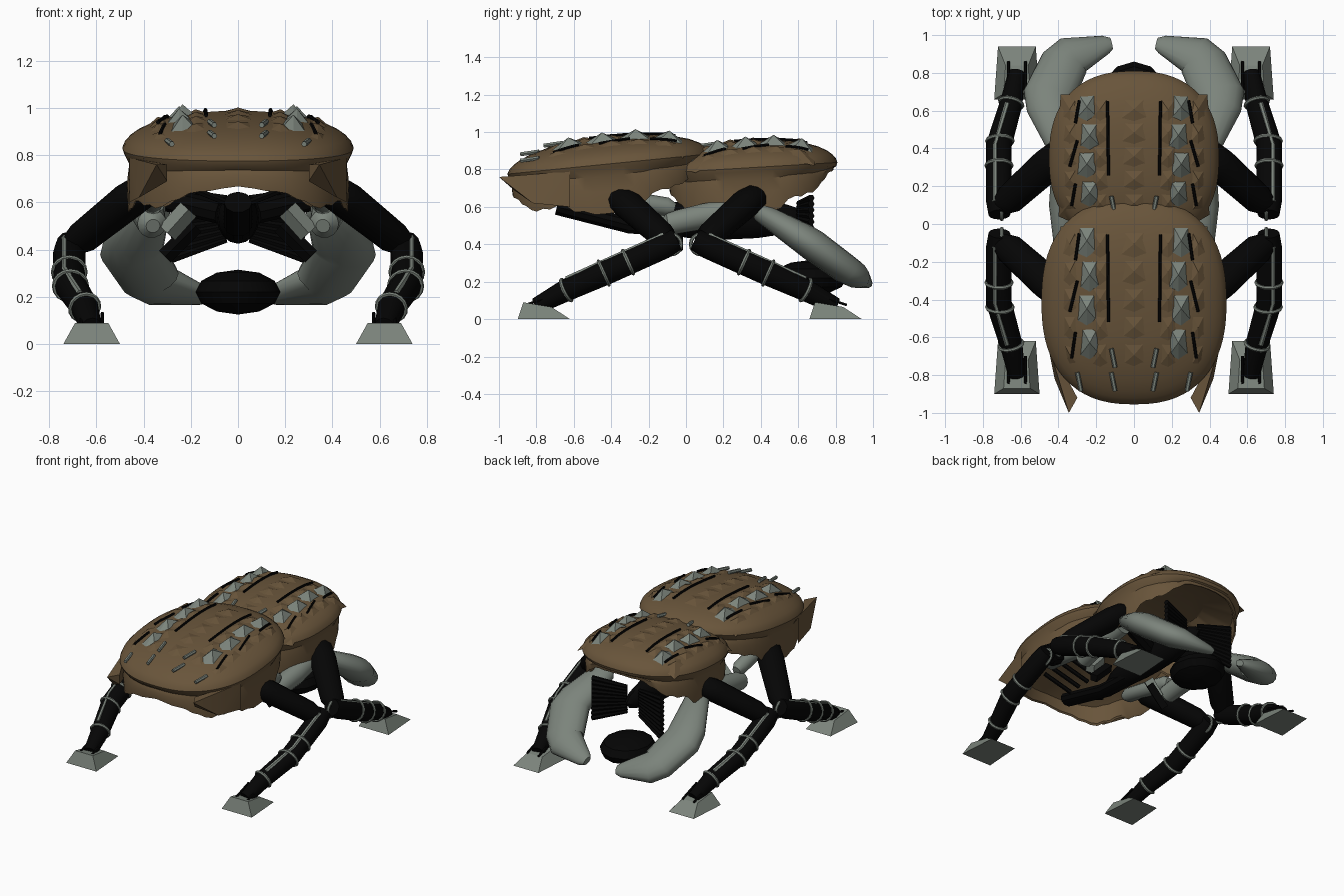
import bpy, bmesh, math
from mathutils import Vector

if "Cube" in bpy.data.objects:
    bpy.data.objects.remove(bpy.data.objects["Cube"])


def material(name, rgb):
    m = bpy.data.materials.new(name)
    m.use_nodes = True
    m.diffuse_color = (*rgb, 1)
    m.node_tree.nodes["Principled BSDF"].inputs["Base Color"].default_value = (*rgb, 1)
    return m


BROWN = material("shell brown", (0.14, 0.09, 0.043))
GREY = material("plate grey", (0.2, 0.23, 0.2))
BLACK = material("limb black", (0.0015, 0.0015, 0.0015))


def finish(name, bm, mat, angle=35):
    """Turn a bmesh into a named object, smooth below the given angle."""
    bmesh.ops.recalc_face_normals(bm, faces=bm.faces)
    mesh = bpy.data.meshes.new(name)
    bm.to_mesh(mesh)
    bm.free()
    ob = bpy.data.objects.new(name, mesh)
    bpy.context.collection.objects.link(ob)
    mesh.materials.append(mat)
    if angle:
        bpy.ops.object.select_all(action='DESELECT')
        ob.select_set(True)
        bpy.context.view_layer.objects.active = ob
        bpy.ops.object.shade_smooth_by_angle(angle=math.radians(angle))


def loft(bm, rings):
    """Skin closed rings of points and cap both ends."""
    loops = [[bm.verts.new(p) for p in ring] for ring in rings]
    n = len(loops[0])
    for a, b in zip(loops, loops[1:]):
        for i in range(n):
            bm.faces.new((a[i], a[(i + 1) % n], b[(i + 1) % n], b[i]))
    bm.faces.new(loops[0])
    bm.faces.new(loops[-1])


def tube(bm, pts, radii, sides=12, flat=1.0, ref=(0, 0, 1)):
    """Limb along a path, with a radius per point."""
    pts = [Vector(p) for p in pts]
    rings = []
    for i, p in enumerate(pts):
        t = (pts[min(i + 1, len(pts) - 1)] - pts[max(i - 1, 0)]).normalized()
        u = t.cross(Vector(ref)).normalized()
        v = u.cross(t)
        r = radii[i]
        rings.append([p + u * r * math.cos(a) + v * r * flat * math.sin(a)
                      for a in (math.tau * k / sides for k in range(sides))])
    loft(bm, rings)


def ellipsoid(name, loc, size, mat, seg=16):
    bm = bmesh.new()
    bmesh.ops.create_uvsphere(bm, u_segments=seg, v_segments=seg // 2, radius=1)
    for v in bm.verts:
        v.co = Vector(loc) + Vector(a * b for a, b in zip(v.co, size))
    finish(name, bm, mat)


def ring_band(bm, centre, axis, radius, thick):
    """Thin hoop around a limb."""
    axis = Vector(axis).normalized()
    u = axis.cross(Vector((0, 0, 1))).normalized()
    v = axis.cross(u)
    loops = []
    for k in range(16):
        a = math.tau * k / 16
        d = u * math.cos(a) + v * math.sin(a)
        loops.append([bm.verts.new(Vector(centre) + d * (radius + thick * math.cos(b))
                      + axis * thick * math.sin(b)) for b in (math.tau * j / 6 for j in range(6))])
    for k in range(16):
        a, b = loops[k], loops[(k + 1) % 16]
        for j in range(6):
            bm.faces.new((a[j], a[(j + 1) % 6], b[(j + 1) % 6], b[j]))


def shell(label, cy, rx, ry, rim, tilt, front_drop, back_drop):
    """Domed carapace with sharp lip, ragged skirt, scales, spikes and seams."""
    power, dome, count = 2.4, 0.145, 64

    def height(r):
        return dome * max(0, 1 - r ** 2.5) ** 0.6

    def top(x, y):
        r = (abs(x / rx) ** power + abs((y - cy) / ry) ** power) ** (1 / power)
        return rim + tilt * (y - cy) + height(min(r, 1))

    def ring(r, dz, skirt=0.0):
        out = []
        for k in range(count):
            a = math.tau * k / count
            c, s = math.cos(a), math.sin(a)
            x = r * rx * math.copysign(abs(c) ** (2 / power), c)
            y = r * ry * math.copysign(abs(s) ** (2 / power), s)
            end, fade = (front_drop, 1.1) if s < 0 else (back_drop, 2.2)
            rag = (0.03, 0.01, -0.025, 0)[min(k, count - k, abs(count // 2 - k)) // 2 % 4] * abs(c)
            drop = end + (0.235 - end) * abs(c) ** fade + rag
            out.append((x, cy + y, rim + tilt * y + dz - skirt * drop))
        return out

    rings = [ring(r, height(r)) for r in (0.1, 0.35, 0.6, 0.78, 0.88, 0.94, 0.98)]
    rings += [ring(1.0, 0.0), ring(0.985, -0.02), ring(0.94, -0.025, 0.15), ring(0.96, 0, 0.55),
              ring(0.95, 0, 1), ring(0.93, 0, 0.95), ring(0.9, 0, 0.4), ring(0.5, 0.03)]
    bm = bmesh.new()
    loft(bm, rings)
    finish(label + "_shell", bm, BROWN)

    def pyramid(bm, x, y, w, l, h):
        base = [bm.verts.new((px, py, top(px, py) - 0.01)) for px, py in
                ((x - w, y - l * 0.7), (x, y - l), (x + w, y - l * 0.6), (x + w * 0.8, y + l), (x - w * 0.8, y + l))]
        apex = bm.verts.new((x, y + l * 0.1, top(x, y) + h))
        for i in range(5):
            bm.faces.new((base[i], base[(i + 1) % 5], apex))
        bm.faces.new(base)

    # Brown scales and grey spikes
    scales, spikes = bmesh.new(), bmesh.new()
    for i in range(5):
        y = cy + ry * (0.6 - 0.3 * i)
        for x, w in ((0, 0.1), (0.18, 0.07), (-0.18, 0.07), (0.34, 0.06), (-0.34, 0.06)):
            pyramid(scales, x, y * 0.9 + cy * 0.1, w, ry * 0.19, 0.016)
    for i in range(4):
        for side in (1, -1):
            pyramid(spikes, side * (0.25 - 0.015 * (i % 2)), cy + ry * (0.57 - 0.33 * i), 0.058, ry * 0.175, 0.045)
    finish(label + "_scales", scales, BROWN, 0)
    finish(label + "_spikes", spikes, GREY, 0)

    # Dark seams and little grey pegs
    seams, pegs = bmesh.new(), bmesh.new()
    for side in (1, -1):
        for x0, x1, a, b in ((0.14, 0.135, 0.65, -0.2), (0.29, 0.31, 0.66, 0.4), (0.3, 0.34, 0.2, -0.1),
                             (0.31, 0.33, -0.3, -0.55)):
            pts = []
            for k in range(6):
                f = k / 5
                x, y = side * (x0 + (x1 - x0) * f), cy + ry * (a + (b - a) * f)
                pts.append((x, y, top(x, y) + 0.009))
            tube(seams, pts, [0.008] * 6, 6)
        for x, f in ((0.1, -0.55), (0.1, -0.78), (0.28, -0.78)):
            y = cy + ry * f
            tube(pegs, [(side * x, y - 0.05, top(x, y) + 0.005), (side * (x + 0.02), y + 0.05, top(x, y) + 0.02)],
                 [0.012, 0.012], 6)
    finish(label + "_seams", seams, BLACK)
    finish(label + "_pegs", pegs, GREY)


shell("front", -0.41, 0.49, 0.545, 0.83, 0.1, 0.11, 0.03)
shell("rear", 0.35, 0.45, 0.46, 0.81, 0.06, 0.1, 0.04)

for side, hand in ((1, "left"), (-1, "right")):
    # Pointed corners on the front shell
    bm = bmesh.new()
    for x, y, z in ((0.46, -0.62, 0.79), (0.46, -0.62, 0.6), (0.42, -0.82, 0.62), (0.3, -0.92, 0.69),
                    (0.3, -0.92, 0.76), (0.345, -1.0, 0.76)):
        bm.verts.new((side * x, y, z))
    bmesh.ops.convex_hull(bm, input=bm.verts)
    finish(hand + "_shell_corner", bm, BROWN)

    for end, name in ((-1, "front"), (1, "rear")):
        label = f"{hand}_{name}_"

        def at(x, y, z):
            return Vector((side * x, end * y, z))

        # Leg segments
        lower = [at(0.712, 0.05, 0.425), at(0.715, 0.12, 0.39), at(0.715, 0.42, 0.255),
                 at(0.65, 0.64, 0.155), at(0.62, 0.8, 0.07)]
        bm = bmesh.new()
        tube(bm, lower, [0.058, 0.068, 0.068, 0.06, 0.045])
        finish(label + "lower_leg", bm, BLACK)
        bm = bmesh.new()
        tube(bm, [at(0.72, 0.09, 0.41), at(0.66, 0.13, 0.45), at(0.46, 0.31, 0.61),
                  at(0.4, 0.36, 0.65), at(0.36, 0.39, 0.67)], [0.05, 0.08, 0.09, 0.085, 0.05], 12, 0.85)
        finish(label + "upper_leg", bm, BLACK)

        # Hoops and spine on the leg
        bm = bmesh.new()
        for p, d, r in ((at(0.715, 0.31, 0.305), lower[2] - lower[1], 0.068),
                        (at(0.71, 0.44, 0.246), lower[2] - lower[1], 0.069),
                        (at(0.65, 0.64, 0.155), lower[4] - lower[2], 0.062),
                        (at(0.7, 0.08, 0.4), Vector((side, 0, 0)), 0.055)):
            ring_band(bm, p, d, r, 0.01)
        tube(bm, [p + Vector((side * 0.02, 0, 0.062)) for p in lower[1:4]], [0.013] * 3, 6)
        finish(label + "leg_bands", bm, GREY)

        # Wedge foot
        bm = bmesh.new()
        y0 = -0.9 if end < 0 else 0.66
        loft(bm, [[(side * (0.62 + x), y0 + y, z) for x, y, z in quad] for quad in (
            [(-0.12, 0, 0), (0.12, 0, 0), (0.1, 0.28, 0), (-0.1, 0.28, 0)],
            [(-0.07, 0.03, 0.09), (0.07, 0.03, 0.09), (0.06, 0.18, 0.065), (-0.06, 0.18, 0.065)])])
        finish(label + "foot", bm, GREY, 0)
        bm = bmesh.new()
        for x in (0.575, 0.665):
            tube(bm, [at(x, 0.7, 0.13), at(x, 0.86, 0.075)], [0.008, 0.008], 6)
        finish(label + "foot_rods", bm, BLACK)

    # Curved rear claw
    bm = bmesh.new()
    tube(bm, [(side * x, y, z) for x, y, z in (
        (0.36, 0.36, 0.59), (0.37, 0.4, 0.57), (0.44, 0.62, 0.435), (0.45, 0.68, 0.395),
        (0.37, 0.85, 0.27), (0.335, 0.885, 0.25), (0.15, 0.95, 0.205), (0.12, 0.955, 0.2))],
        [0.04, 0.085, 0.13, 0.138, 0.13, 0.12, 0.055, 0.035], 16, 0.62, (0, 0.54, 0.84))
    finish(hand + "_claw", bm, GREY, 40)

    # Shoulder capsules under the waist and the front shell
    bm = bmesh.new()
    tube(bm, [(side * 0.36, -0.12, 0.5), (side * 0.365, -0.09, 0.51), (side * 0.38, 0.1, 0.55),
              (side * 0.37, 0.32, 0.59)], [0.03, 0.062, 0.07, 0.065], 14)
    tube(bm, [(side * 0.34, -0.5, 0.67), (side * 0.34, -0.46, 0.66), (side * 0.36, -0.1, 0.6),
              (side * 0.36, -0.06, 0.59)], [0.03, 0.05, 0.05, 0.03], 12)
    finish(hand + "_shoulder", bm, GREY)

    # Underside struts and ribs
    bm = bmesh.new()
    tube(bm, [(side * 0.31, -0.05, 0.37), (side * 0.18, -0.05, 0.5)], [0.035, 0.035], 4)
    tube(bm, [(side * 0.08, 0.25, 0.56), (side * 0.38, 0.34, 0.63)], [0.05, 0.05], 8)
    for k in range(5):
        y = -0.6 + 0.09 * k
        tube(bm, [(side * 0.05, y, 0.6), (side * 0.25, y - 0.03, 0.68)], [0.015, 0.015], 6)
    finish(hand + "_underframe", bm, BLACK)
    bm = bmesh.new()
    tube(bm, [(side * 0.3, -0.1, 0.47), (side * 0.21, -0.1, 0.57)], [0.045, 0.045], 4)
    finish(hand + "_strut_plate", bm, GREY, 0)

    # Ribbed fan at the back
    bm = bmesh.new()
    for k in range(10):
        tube(bm, [(side * 0.05, 0.6, 0.44 + 0.02 * k), (side * 0.28, 0.67, 0.36 + 0.032 * k)],
             [0.012, 0.018], 6)
    finish(hand + "_fan", bm, BLACK)

# Central keel, hull and hanging pod
bm = bmesh.new()
tube(bm, [(0, -0.69, 0.6), (0, -0.3, 0.5), (0, 0.1, 0.48)], [0.06, 0.06, 0.06], 10, 0.75)
finish("keel", bm, BLACK)
ellipsoid("hull", (0, 0.2, 0.535), (0.09, 0.48, 0.11), BLACK)
ellipsoid("pod", (0, 0.66, 0.22), (0.18, 0.2, 0.095), BLACK, 12)
